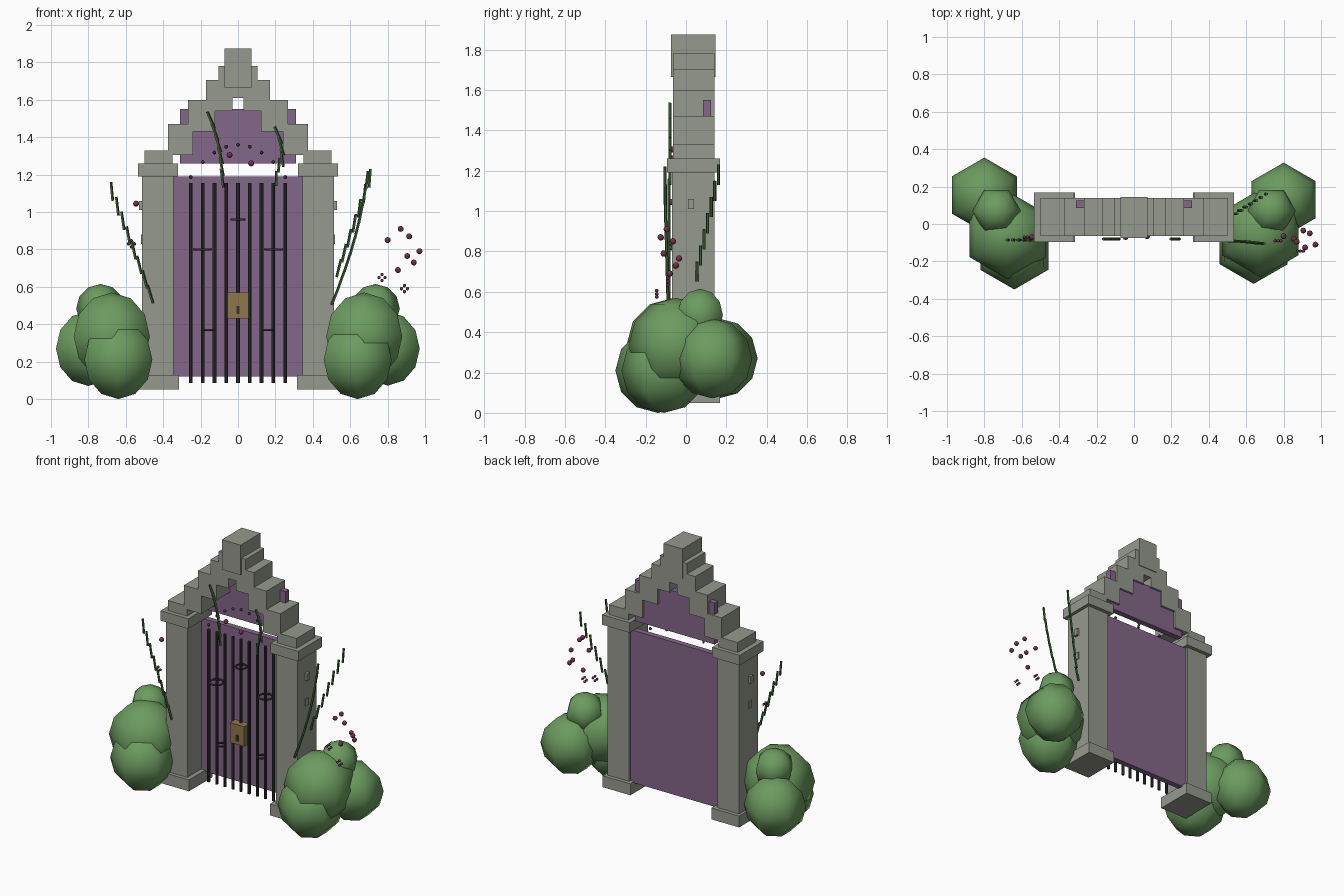
import bpy
import math
from mathutils import Vector

cube = bpy.data.objects.get("Cube")
if cube:
    bpy.data.objects.remove(cube, do_unlink=True)


def material(name, r, g, b):
    m = bpy.data.materials.new(name)
    m.use_nodes = True
    m.diffuse_color = (r, g, b, 1)
    m.node_tree.nodes["Principled BSDF"].inputs["Base Color"].default_value = (r, g, b, 1)
    return m


stone = material("stone_grey", 0.30, 0.32, 0.27)
purple = material("purple_panel", 0.23, 0.135, 0.25)
iron = material("dark_iron", 0.035, 0.035, 0.035)
brass = material("brass", 0.28, 0.18, 0.07)
leaf = material("bush_green", 0.15, 0.33, 0.115)
vine_green = material("vine_green", 0.055, 0.14, 0.04)
berry_red = material("berry_red", 0.17, 0.028, 0.075)


def finish(name, mat, smooth=False):
    ob = bpy.context.object
    ob.name = name
    ob.data.materials.append(mat)
    if smooth:
        bpy.ops.object.shade_smooth()
    return ob


def box(name, mat, x, y, z):
    """Box from (min, max) ranges on each axis."""
    ranges = (x, y, z)
    bpy.ops.mesh.primitive_cube_add(size=1, location=[(a + b) / 2 for a, b in ranges])
    bpy.context.object.scale = [b - a for a, b in ranges]
    return finish(name, mat)


def rod(name, mat, start, end, radius, sides):
    start, end = Vector(start), Vector(end)
    d = end - start
    bpy.ops.mesh.primitive_cylinder_add(vertices=sides, radius=radius, depth=d.length,
                                        location=(start + end) / 2,
                                        rotation=d.to_track_quat('Z', 'Y').to_euler())
    return finish(name, mat)


def ball(name, mat, center, radius, segments=8, rings=6, turn=0):
    bpy.ops.mesh.primitive_uv_sphere_add(segments=segments, ring_count=rings, radius=radius,
                                         location=center, rotation=(0, 0, turn))
    return finish(name, mat, True)


def mirrored(name, mat, x, y, z):
    box(name + "_left", mat, x, y, z)
    box(name + "_right", mat, (-x[1], -x[0]), y, z)


# Pillars with base, cap and small side plates
wall = (-0.065, 0.14)
wide = (-0.095, 0.168)
mirrored("pillar", stone, (0.345, 0.512), (-0.07, 0.142), (0.12, 1.2))
mirrored("pillar_base", stone, (0.315, 0.53), wide, (0.05, 0.13))
mirrored("pillar_cap", stone, (0.32, 0.535), wide, (1.19, 1.26))
mirrored("upper_side_plate", stone, (0.505, 0.53), (0.01, 0.04), (1.01, 1.06))
mirrored("lower_side_plate", stone, (0.505, 0.519), (0.01, 0.04), (0.83, 0.88))

# Stepped gable
steps = [(0.35, 0.50, 1.25, 1.33), (0.24, 0.375, 1.305, 1.47),
         (0.123, 0.267, 1.43, 1.60), (0.03, 0.17, 1.54, 1.705),
         (0.0, 0.105, 1.61, 1.78)]
for i, (x0, x1, z0, z1) in enumerate(steps):
    mirrored(f"gable_step_{i + 1}", stone, (x0, x1), wall, (z0, z1))
box("keystone", stone, (-0.073, 0.073), (-0.075, 0.145), (1.665, 1.875))

# Panels behind the gate and in the gable
box("door_panel", purple, (-0.35, 0.35), (0.085, 0.125), (0.12, 1.19))
box("gable_panel", purple, (-0.31, 0.31), (0.085, 0.125), (1.26, 1.55))

# Iron bars with a curve of studs above
GATE_Y = 0.035
for i in range(9):
    x = (i - 4) * 0.063
    rod("gate_bar", iron, (x, GATE_Y, 0.085), (x, GATE_Y, 1.155), 0.01, 8)
    stud_z = 1.187 + 0.173 * math.cos(x / 0.252 * math.pi / 2) ** 0.8
    ball("gate_stud", iron, (x, GATE_Y, stud_z), 0.01)

# Horizontal iron rings
for x, z, r in [(0, 0.96, 0.036), (0.19, 0.8, 0.046), (-0.19, 0.8, 0.046),
                (0.157, 0.37, 0.028), (-0.157, 0.37, 0.028)]:
    bpy.ops.mesh.primitive_torus_add(major_segments=16, minor_segments=6, major_radius=r,
                                     minor_radius=0.006, location=(x, GATE_Y, z))
    finish("gate_ring", iron, True)

# Lock
box("lock", brass, (-0.055, 0.055), (-0.01, 0.05), (0.43, 0.57))
box("keyhole", iron, (-0.009, 0.009), (-0.015, -0.008), (0.455, 0.497))

# Bushes of overlapping low-poly balls
bushes = [("left", 1, [(0.80, 0.13, 0.27, 0.198), (0.64, -0.11, 0.21, 0.21),
                       (0.675, -0.05, 0.335, 0.235)]),
          ("right", -1, [(0.80, 0.155, 0.27, 0.2), (0.64, -0.14, 0.21, 0.21),
                         (0.675, -0.06, 0.335, 0.235)])]
for side, sign, balls in bushes:
    for x, y, z, r in balls:
        ball(f"bush_{side}", leaf, (sign * x, y, z), r, 6, 6)
    ball(f"bush_top_{side}", leaf, (sign * 0.735, 0.07, 0.485), 0.13, 6, 6, math.pi / 6)


def vine(name, start, end, bow, count, length, lean):
    """Chain of short sprigs along a bowed line."""
    start, end, bow = Vector(start), Vector(end), Vector(bow)
    for i in range(count):
        t = i / (count - 1)
        mid = start.lerp(end, t) + bow * math.sin(math.pi * t)
        half = Vector((lean * (1 - 0.7 * t), 0, 1)).normalized() * length / 2
        rod(name, vine_green, mid - half, mid + half, 0.008, 5)


vine("vine_right_pillar", (-0.47, -0.085, 0.56), (-0.675, -0.085, 1.11), (0, 0, 0), 8, 0.1, -0.3)
vine("vine_left_pillar_front", (0.52, -0.09, 0.55), (0.69, -0.105, 1.17), (0.02, 0, 0), 8, 0.1, 0.4)
vine("vine_left_pillar_back", (0.54, 0.055, 0.7), (0.705, 0.16, 1.18), (0, 0, 0), 7, 0.1, 0.25)
vine("vine_gable_right", (-0.145, -0.08, 1.49), (-0.085, -0.08, 1.18), (0.015, 0, 0), 6, 0.1, -0.45)
vine("vine_gable_left", (0.215, -0.08, 1.41), (0.235, -0.08, 1.29), (0.005, 0, 0), 3, 0.1, -0.45)
vine("vine_gable_left_tail", (0.22, -0.08, 1.25), (0.205, -0.08, 1.18), (0, 0, 0), 2, 0.08, 0.1)

# Berries
for p in [(0.87, -0.095, 0.91), (0.915, -0.125, 0.87), (0.80, -0.065, 0.85),
          (0.97, -0.11, 0.79), (0.905, -0.035, 0.765), (0.94, -0.05, 0.73),
          (0.855, -0.08, 0.69), (-0.545, -0.07, 1.045), (-0.045, -0.07, 1.305),
          (0.07, -0.065, 1.26)]:
    ball("berry", berry_red, p, 0.016)

# Small four-petal blossoms
for x, y, z in [(0.77, -0.09, 0.65), (0.89, -0.145, 0.59), (-0.57, -0.07, 0.83)]:
    for dx, dz in [(1, 0), (-1, 0), (0, 1), (0, -1)]:
        ball("blossom_petal", berry_red, (x + dx * 0.016, y, z + dz * 0.016), 0.009)
